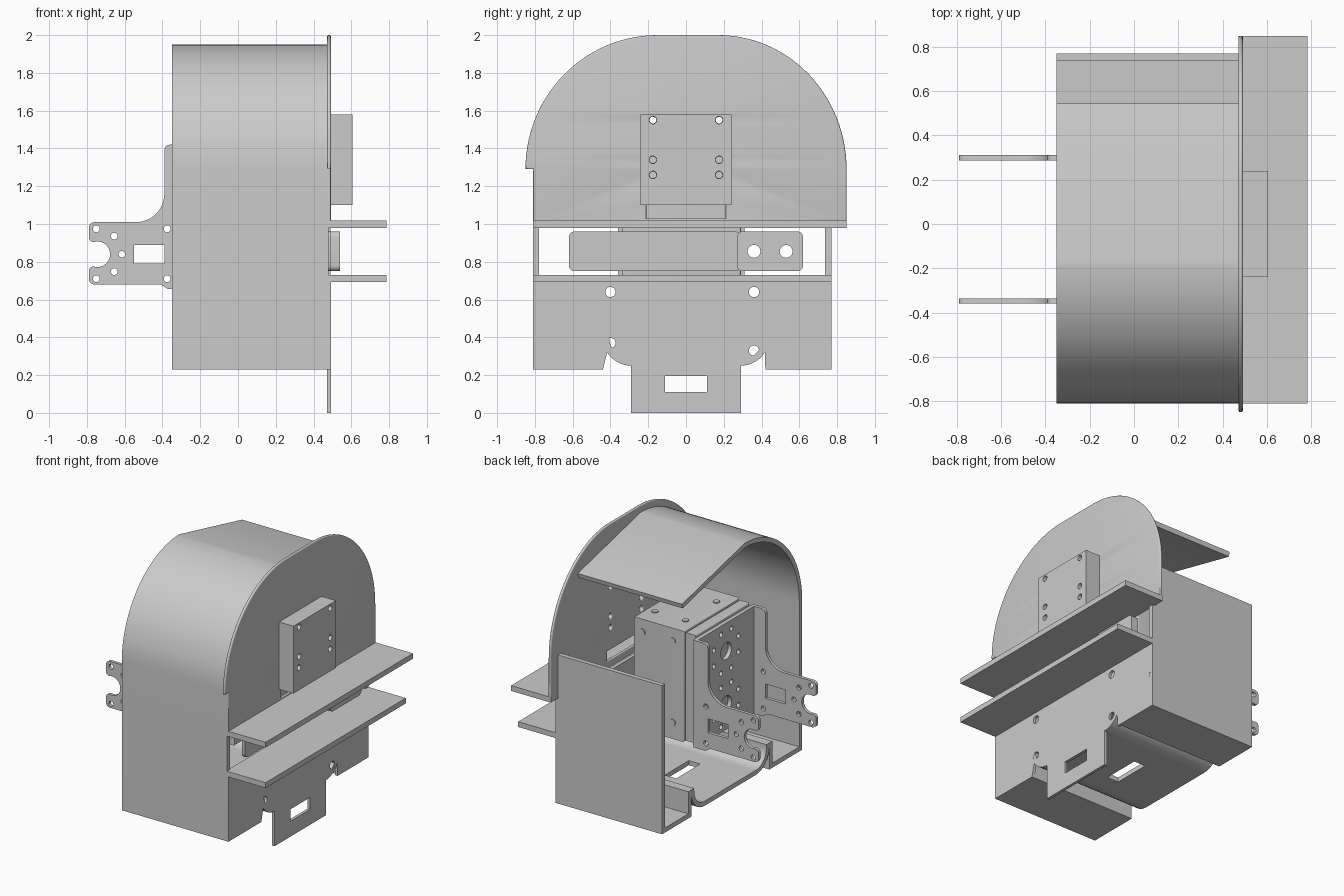
import bpy, bmesh, math
from mathutils import Matrix, Vector

cube = bpy.data.objects.get("Cube")
if cube:
    bpy.data.objects.remove(cube, do_unlink=True)

grey = bpy.data.materials.new("light grey")
grey.use_nodes = True
grey.diffuse_color = (0.6, 0.6, 0.6, 1)
grey.node_tree.nodes["Principled BSDF"].inputs["Base Color"].default_value = (0.6, 0.6, 0.6, 1)

AXES = {"X": ((0, 1, 0), (0, 0, 1), (1, 0, 0)),
        "Y": ((1, 0, 0), (0, 0, 1), (0, 1, 0)),
        "Z": ((1, 0, 0), (0, 1, 0), (0, 0, 1))}


def arc(cu, cv, ru, rv, a0, a1, n=18):
    angles = [math.radians(a0 + (a1 - a0) * i / n) for i in range(n + 1)]
    return [(cu + ru * math.cos(a), cv + rv * math.sin(a)) for a in angles]


def hole(u, v, r, n=20):
    return arc(u, v, r, r, 0, 360, n)[:-1]


def rect(u0, u1, v0, v1, r=0.0):
    if not r:
        return [(u0, v0), (u1, v0), (u1, v1), (u0, v1)]
    return (arc(u0 + r, v0 + r, r, r, 180, 270, 6) + arc(u1 - r, v0 + r, r, r, 270, 360, 6)
            + arc(u1 - r, v1 - r, r, r, 0, 90, 6) + arc(u0 + r, v1 - r, r, r, 90, 180, 6))


def plate(name, axis, lo, hi, outline, holes=(), bevel=0.0):
    """Extrude an outline with holes between lo and hi along an axis."""
    curve = bpy.data.curves.new(name, "CURVE")
    curve.dimensions = "2D"
    curve.fill_mode = "BOTH"
    curve.extrude = (hi - lo) / 2 - bevel
    curve.bevel_depth = bevel
    curve.bevel_resolution = 3
    curve.offset = -bevel
    for loop in [outline, *holes]:
        spline = curve.splines.new("POLY")
        spline.points.add(len(loop) - 1)
        for point, (u, v) in zip(spline.points, loop):
            point.co = (u, v, 0, 1)
        spline.use_cyclic_u = True
    temp = bpy.data.objects.new(name, curve)
    bpy.context.collection.objects.link(temp)
    graph = bpy.context.evaluated_depsgraph_get()
    mesh = bpy.data.meshes.new_from_object(temp.evaluated_get(graph))
    bpy.data.objects.remove(temp, do_unlink=True)
    u, v, w = (Vector(a) for a in AXES[axis])
    turn = Matrix((u, v, w)).transposed().to_4x4()
    bm = bmesh.new()
    bm.from_mesh(mesh)
    bm.transform(Matrix.Translation(w * (lo + hi) / 2) @ turn)
    bmesh.ops.remove_doubles(bm, verts=bm.verts, dist=0.0002)
    bmesh.ops.recalc_face_normals(bm, faces=bm.faces)
    bm.to_mesh(mesh)
    bm.free()
    mesh.materials.clear()
    mesh.materials.append(grey)
    obj = bpy.data.objects.new(name, mesh)
    bpy.context.collection.objects.link(obj)
    bpy.ops.object.select_all(action="DESELECT")
    obj.select_set(True)
    bpy.context.view_layer.objects.active = obj
    bpy.ops.object.shade_smooth_by_angle(angle=math.radians(30))
    return obj


def sheet(path, t):
    """Thicken an open path to its left into a closed outline."""
    pts = [Vector(p) for p in path]
    inner = []
    for i, p in enumerate(pts):
        a = (p - pts[i - 1]).normalized() if i else (pts[1] - p).normalized()
        b = (pts[i + 1] - p).normalized() if i < len(pts) - 1 else a
        na, nb = Vector((-a.y, a.x)), Vector((-b.y, b.x))
        inner.append(p + (na + nb) * t / (1 + na.dot(nb)))
    return path + [tuple(p) for p in reversed(inner)]


T = 0.033          # sheet thickness
X0, X1 = -0.35, 0.49

# Housing: arched roof with front wall, and rear wall, each ending in a channel
roof = [(0.545, 1.785)] + arc(-0.16, 1.29, 0.65, 0.66, 90, 180, 24)
plate("front_shell", "X", X0, X1 - 0.01,
      sheet(roof + [(-0.81, 0.23), (-0.44, 0.23), (-0.44, 0.42)], T))
plate("rear_shell", "X", X0, X1,
      sheet([(0.44, 0.42), (0.44, 0.23), (0.77, 0.23), (0.77, 1.29)], T))

# Floor: slotted plate with upturned rounded edges
plate("floor_plate", "Z", 0.25, 0.25 + T, rect(X0, X1, -0.29, 0.29),
      [rect(0.0, 0.09, -0.16, 0.11)])
edge = sheet([(-0.44, 0.42)] + arc(-0.29, 0.40, 0.15, 0.15, 180, 270, 10), T)
for side, s in (("front", 1), ("rear", -1)):
    plate(side + "_floor_edge", "X", X0, X1, [(s * u, v) for u, v in edge])

# Right side plates with the hanging tab
screws = [(u, v) for u in (-0.175, 0.175) for v in (1.26, 1.34, 1.55)]
hood = ([(-0.81, 1.0), (0.85, 1.0)] + arc(0.17, 1.29, 0.68, 0.71, 0, 90, 28)
        + arc(-0.15, 1.29, 0.70, 0.71, 90, 180, 28) + [(-0.81, 1.29)])
plate("hood_side_plate", "X", 0.472, 0.492, hood,
      [rect(-0.21, 0.21, 1.03, 1.10)] + [hole(u, v, 0.018) for u, v in screws], 0.008)
corner = arc(-0.29, 0.40, 0.15, 0.15, 212, 270, 10)
lower = ([(-0.81, 0.70), (-0.81, 0.23), (-0.44, 0.23)] + corner + [(-0.29, 0.0), (0.29, 0.0)]
         + [(-u, v) for u, v in reversed(corner)] + [(0.42, 0.23), (0.77, 0.23), (0.77, 0.70)])
plate("lower_side_plate", "X", 0.472, 0.492, lower,
      [rect(-0.11, 0.11, 0.11, 0.195), hole(0.75, 0.47, 0.014)]
      + [hole(u, v, 0.027) for u, v in ((-0.4, 0.64), (0.36, 0.64), (-0.4, 0.37), (0.36, 0.33))])

# Shelves
plate("upper_shelf", "Z", 0.98, 1.018, rect(0.472, 0.785, -0.81, 0.85))
plate("lower_shelf", "Z", 0.692, 0.73, rect(0.472, 0.785, -0.81, 0.77))

# Mounting block on the right side
plate("mount_block", "X", 0.485, 0.605, rect(-0.24, 0.24, 1.10, 1.58),
      [hole(u, v, 0.02) for u, v in screws])

# Latch bars in the window between the shelves
plate("latch_bar", "X", 0.465, 0.49, rect(-0.62, 0.29, 0.75, 0.96, 0.03))
plate("latch_tongue", "X", 0.485, 0.54, rect(0.27, 0.62, 0.75, 0.96, 0.03),
      [hole(0.36, 0.855, 0.034), hole(0.53, 0.855, 0.034)])

# Drive box inside the housing
plate("drive_box", "X", -0.185, 0.21, rect(-0.34, 0.29, 0.66, 1.45), bevel=0.008)
plate("drive_box_cover", "X", -0.27, -0.19, rect(-0.33, 0.28, 0.67, 1.44), bevel=0.008)
for i, (x, z) in enumerate([(x, z) for x in (-0.1, 0.14) for z in (0.78, 1.36)]):
    plate("box_bolt_%d" % i, "Y", 0.28, 0.297, hole(x, z, 0.022))
    plate("top_bolt_%d" % i, "Z", 1.44, 1.457, hole(x, -0.2 if z > 1 else 0.15, 0.022))

# Bracket back plate with two rings of holes
rings = []
for z in (0.84, 1.22):
    rings.append(hole(-0.025, z, 0.06))
    rings += [hole(u, v, 0.018) for u, v in arc(-0.025, z, 0.15, 0.15, 22.5, 337.5, 7)]
plate("bracket_plate", "X", -0.30, -0.272, rect(-0.36, 0.31, 0.66, 1.42, 0.02), rings)

# Bracket arms with forked ends
arm = ([(-0.275, 0.655), (-0.37, 0.655), (-0.41, 0.68)]
       + arc(-0.76, 0.71, 0.03, 0.03, 270, 180, 6)
       + arc(-0.765, 0.75, 0.025, 0.025, 180, 90, 6)
       + arc(-0.745, 0.84, 0.068, 0.068, -90, 90, 16)
       + arc(-0.765, 0.93, 0.025, 0.025, 270, 180, 6)
       + arc(-0.76, 0.98, 0.03, 0.03, 180, 90, 6)
       + arc(-0.54, 1.16, 0.15, 0.15, -90, 0, 12)
       + arc(-0.36, 1.39, 0.03, 0.03, 180, 90, 6) + [(-0.275, 1.42)])
arm_holes = [rect(-0.55, -0.39, 0.79, 0.89), hole(-0.615, 0.84, 0.017)]
for s in (-1, 1):
    arm_holes += [hole(x, 0.842 + s * dz, 0.018)
                  for x, dz in ((-0.75, 0.132), (-0.655, 0.094), (-0.375, 0.132))]
for side, y in (("front", -0.36), ("rear", 0.288)):
    plate(side + "_bracket_arm", "Y", y, y + 0.023, arm, arm_holes)
